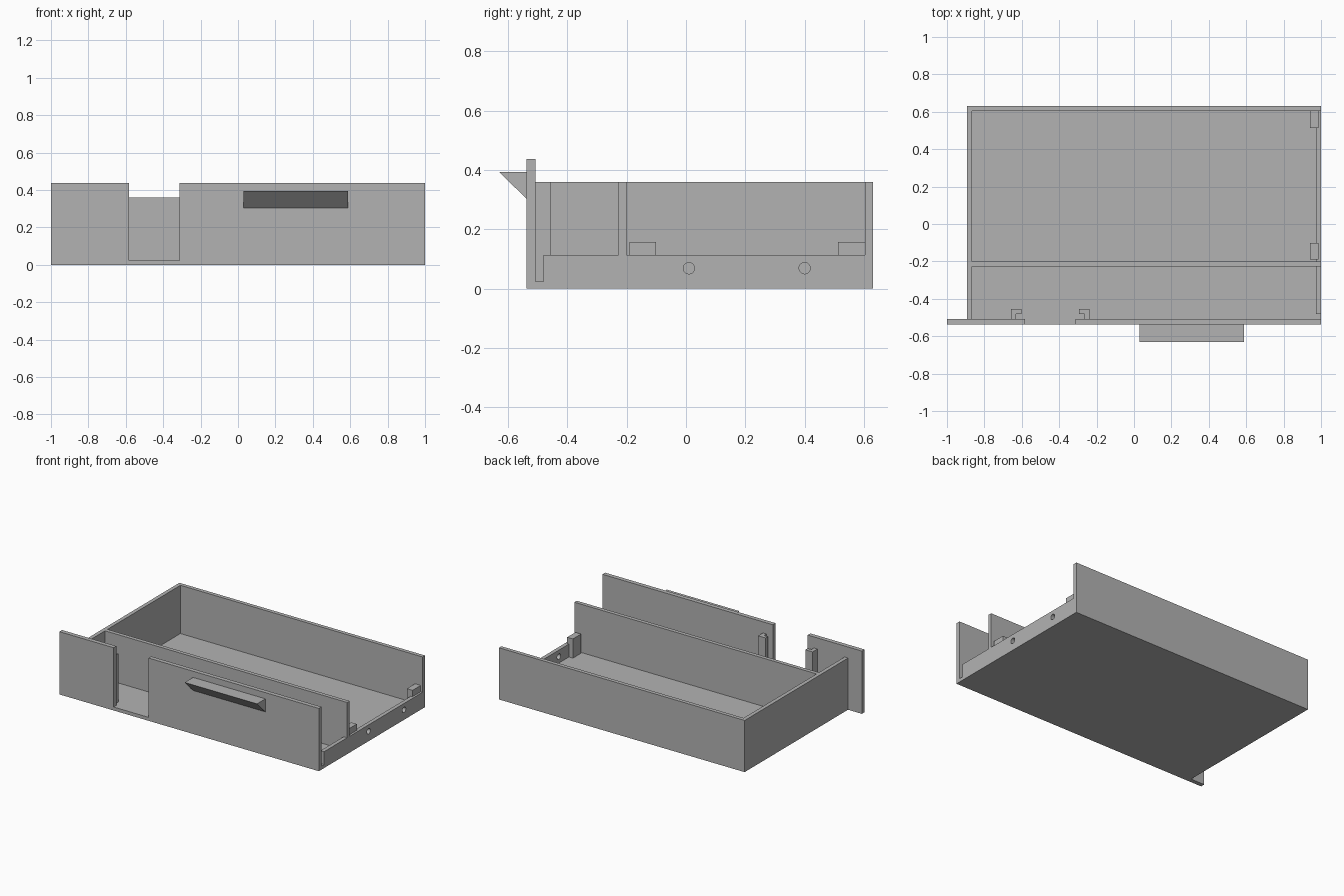
import bpy, bmesh
from math import pi
from mathutils import Matrix, Vector

if "Cube" in bpy.data.objects:
    bpy.data.objects.remove(bpy.data.objects["Cube"])

grey = bpy.data.materials.new("plain grey")
grey.diffuse_color = (0.45, 0.45, 0.45, 1)
grey.use_nodes = True
grey.node_tree.nodes["Principled BSDF"].inputs["Base Color"].default_value = grey.diffuse_color


def extrude(name, outline, axis, lo, hi):
    """Extrude a 2D outline along an axis: x uses (y,z), y uses (x,z), z uses (x,y)."""
    place = {"x": lambda p, d: (d, p[0], p[1]),
             "y": lambda p, d: (p[0], d, p[1]),
             "z": lambda p, d: (p[0], p[1], d)}[axis]
    bm = bmesh.new()
    face = bm.faces.new([bm.verts.new(place(p, lo)) for p in outline])
    out = bmesh.ops.extrude_face_region(bm, geom=[face])
    step = Vector(place((0, 0), hi - lo))
    bmesh.ops.translate(bm, vec=step,
                        verts=[v for v in out["geom"] if isinstance(v, bmesh.types.BMVert)])
    bmesh.ops.recalc_face_normals(bm, faces=bm.faces)
    return finish(name, bm)


def finish(name, bm):
    mesh = bpy.data.meshes.new(name)
    bm.to_mesh(mesh)
    bm.free()
    mesh.materials.append(grey)
    ob = bpy.data.objects.new(name, mesh)
    bpy.context.collection.objects.link(ob)
    return ob


def box(name, x0, x1, y0, y1, z0, z1):
    return extrude(name, [(x0, y0), (x1, y0), (x1, y1), (x0, y1)], "z", z0, z1)


def cut(ob, cutter):
    mod = ob.modifiers.new("cut", "BOOLEAN")
    mod.operation, mod.solver, mod.object = "DIFFERENCE", "EXACT", cutter
    bpy.context.view_layer.objects.active = ob
    bpy.ops.object.modifier_apply(modifier=mod.name)
    bpy.data.objects.remove(cutter)


LEFT, IN_L, IN_R, RIGHT = -0.893, -0.866, 0.973, 1.0
FRONT, PANEL_B, IN_B, BACK = -0.538, -0.508, 0.603, 0.63
FLOOR, LOW, WALL, TOP = 0.024, 0.114, 0.36, 0.437

# Tray: floor, tall left and back walls, low right wall
tray = box("tray", LEFT, RIGHT, PANEL_B, BACK, 0, WALL)
cut(tray, box("cutter", IN_L, 1.2, -0.7, IN_B, LOW, 0.6))
cut(tray, box("cutter", IN_L, IN_R, -0.7, IN_B, FLOOR, 0.5))
# Slot between the low wall and the front panel
cut(tray, box("cutter", 0.9, 1.2, -0.7, -0.481, FLOOR, 0.5))
# Round holes through the low wall
for y in (0.01, 0.40):
    bm = bmesh.new()
    bmesh.ops.create_cone(bm, cap_ends=True, segments=32, radius1=0.019, radius2=0.019,
                          depth=0.2,
                          matrix=Matrix.Translation((0.985, y, 0.069)) @ Matrix.Rotation(pi / 2, 4, "Y"))
    cut(tray, finish("cutter", bm))

# Front panel with an open notch
extrude("front_panel", [(-1, 0), (1, 0), (1, TOP), (-0.313, TOP), (-0.313, FLOOR),
                        (-0.582, FLOOR), (-0.582, TOP), (-1, TOP)], "y", FRONT, PANEL_B)

# Wedge handle
extrude("handle", [(-0.63, 0.394), (FRONT, 0.394), (FRONT, 0.303)], "x", 0.03, 0.588)

# Divider, resting on the floor and stepping over the low wall
extrude("divider", [(IN_L, FLOOR), (IN_R, FLOOR), (IN_R, LOW), (RIGHT, LOW),
                    (RIGHT, WALL), (IN_L, WALL)], "y", -0.227, -0.2)

# L-shaped guide rails behind the notch, mirrored about its centre
MID = -0.4475
for name, s in (("left_guide", -1), ("right_guide", 1)):
    extrude(name, [(MID + s * dx, y) for dx, y in
                   ((0.21, PANEL_B), (0.21, -0.455), (0.153, -0.455),
                    (0.153, -0.481), (0.183, -0.481), (0.183, PANEL_B))], "z", FLOOR, WALL)

# Stop blocks standing on the floor and lapping over the low wall
for name, y0, y1 in (("front_stop", -0.191, -0.101), ("back_stop", 0.513, IN_B)):
    extrude(name, [(0.942, FLOOR), (IN_R, FLOOR), (IN_R, LOW), (0.986, LOW),
                   (0.986, 0.158), (0.942, 0.158)], "y", y0, y1)
